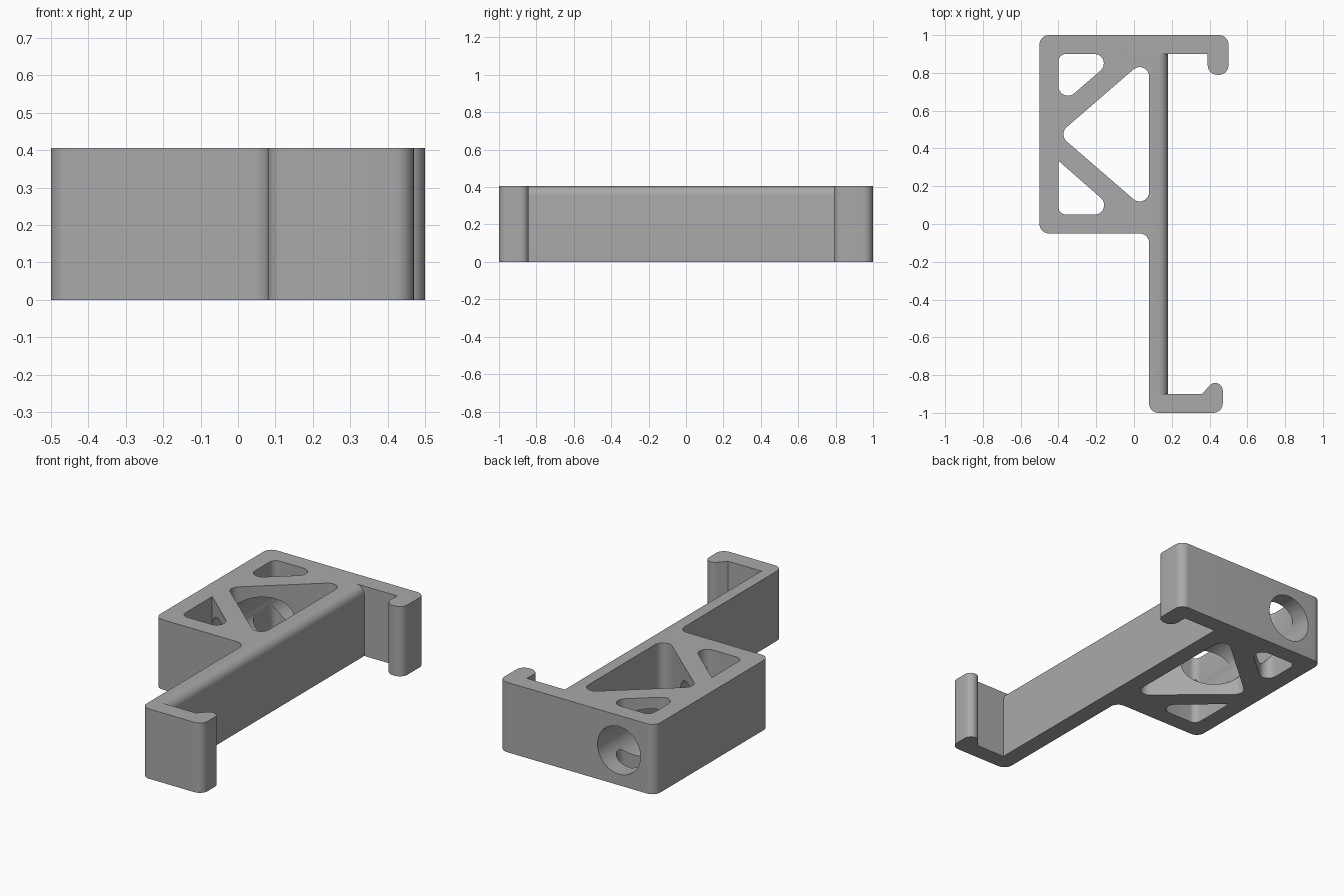
import bpy, bmesh, math
from mathutils import Vector

cube = bpy.data.objects.get("Cube")
if cube:
    bpy.data.objects.remove(cube, do_unlink=True)

HEIGHT = 0.405

grey = bpy.data.materials.new("plain grey")
grey.use_nodes = True
grey.diffuse_color = (0.4, 0.4, 0.4, 1)
grey.node_tree.nodes["Principled BSDF"].inputs["Base Color"].default_value = (0.4, 0.4, 0.4, 1)


def rounded(corners, steps=8):
    """Polygon outline with each corner (x, y, radius) filleted."""
    out = []
    for i, (x, y, r) in enumerate(corners):
        p = Vector((x, y))
        if r == 0:
            out.append(p)
            continue
        a = (Vector(corners[i - 1][:2]) - p).normalized()
        b = (Vector(corners[(i + 1) % len(corners)][:2]) - p).normalized()
        half = a.angle(b) / 2
        centre = p + (a + b).normalized() * (r / math.sin(half))
        start = p + a * (r / math.tan(half)) - centre
        end = p + b * (r / math.tan(half)) - centre
        sweep = math.pi - 2 * half
        for k in range(steps + 1):
            t = k / steps
            arc = start * math.sin((1 - t) * sweep) + end * math.sin(t * sweep)
            out.append(centre + arc / math.sin(sweep))
    return out


def prism(name, points, offset):
    """Solid swept from a loop of 3D points along an offset."""
    bm = bmesh.new()
    face = bm.faces.new([bm.verts.new(p) for p in points])
    moved = bmesh.ops.extrude_face_region(bm, geom=[face])["geom"]
    bmesh.ops.translate(bm, vec=offset, verts=[v for v in moved if isinstance(v, bmesh.types.BMVert)])
    bmesh.ops.recalc_face_normals(bm, faces=bm.faces[:])
    mesh = bpy.data.meshes.new(name)
    bm.to_mesh(mesh)
    bm.free()
    mesh.materials.append(grey)
    obj = bpy.data.objects.new(name, mesh)
    bpy.context.collection.objects.link(obj)
    return obj


def flat(points, z):
    return [(p.x, p.y, z) for p in points]


# Bracket body: box frame, long bar and the two end hooks
outline = [
    (-0.5, -0.05, 0.05), (0.08, -0.05, 0.05), (0.08, -1, 0.05),
    (0.47, -1, 0.05), (0.47, -0.776, 0.04), (0.36, -0.9, 0),
    (0.18, -0.9, 0), (0.18, 0.9, 0), (0.39, 0.9, 0),
    (0.39, 0.79, 0.05), (0.5, 0.79, 0.05), (0.5, 1, 0.05), (-0.5, 1, 0.05),
]
bracket = prism("clip_bracket", flat(rounded(outline), 0), (0, 0, HEIGHT))

# Truss pockets through the box frame
pockets = {
    "back_pocket": [(-0.4, 0.9, 0.04), (-0.4, 0.62, 0.05), (-0.075, 0.9, 0.05)],
    "middle_pocket": [(-0.4, 0.475, 0.05), (0.08, 0.06, 0.05), (0.08, 0.89, 0.05)],
    "front_pocket": [(-0.4, 0.05, 0.04), (-0.075, 0.05, 0.05), (-0.4, 0.335, 0)],
}
cutters = [prism(n, flat(rounded(c), -0.1), (0, 0, HEIGHT + 0.2)) for n, c in pockets.items()]

# Screw bore from the back face through both struts
circle = [(k * math.tau / 48) for k in range(48)]
bore = [(-0.27 + 0.138 * math.cos(a), 1.1, HEIGHT / 2 + 0.138 * math.sin(a)) for a in circle]
cutters.append(prism("screw_bore", bore, (0, -1.04, 0)))

# Rounded upper edge of the long bar
R = 0.05
arc = [k * math.pi / 16 for k in range(9)]
edge = [(0.13 + R * math.sin(a), -0.9, HEIGHT - R + R * math.cos(a)) for a in arc]
edge += [(0.22, -0.9, HEIGHT - R), (0.22, -0.9, HEIGHT + 0.05), (0.13, -0.9, HEIGHT + 0.05)]
cutters.append(prism("bar_edge_round", edge, (0, 1.8, 0)))

# Cut everything out, then drop the cutters
bpy.context.view_layer.objects.active = bracket
for cutter in cutters:
    cutter.hide_render = True
    mod = bracket.modifiers.new(cutter.name, "BOOLEAN")
    mod.operation = "DIFFERENCE"
    mod.solver = "EXACT"
    mod.object = cutter
    bpy.ops.object.modifier_apply(modifier=mod.name)
for cutter in cutters:
    bpy.data.objects.remove(cutter, do_unlink=True)

bpy.ops.object.select_all(action="DESELECT")
bracket.select_set(True)
bpy.ops.object.shade_smooth_by_angle(angle=math.radians(30))
